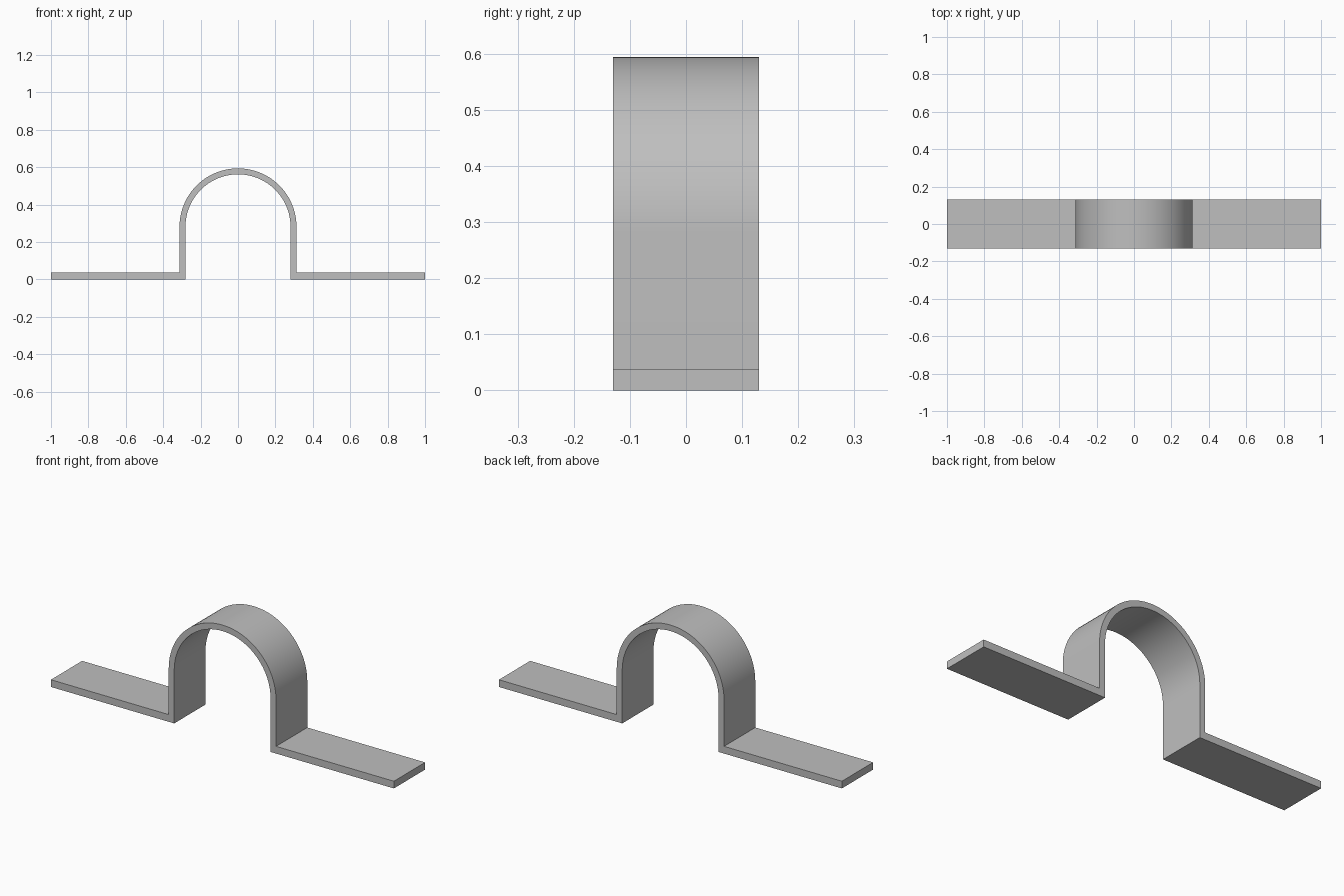
import bpy, bmesh
from math import pi, sin, cos, radians

if "Cube" in bpy.data.objects:
    bpy.data.objects.remove(bpy.data.objects["Cube"], do_unlink=True)

HALF_LENGTH, HALF_WIDTH = 1.0, 0.13
FLANGE = 0.038          # flange thickness
OUTER, INNER = 0.313, 0.281
ARCH_Z = 0.281          # height of the arch centre
SEGMENTS = 48

# Grey metal
metal = bpy.data.materials.new("grey metal")
metal.use_nodes = True
grey = (0.52, 0.52, 0.52, 1)
metal.diffuse_color = grey
metal.node_tree.nodes["Principled BSDF"].inputs["Base Color"].default_value = grey


def arch(radius):
    """Half circle from right to left over the top."""
    angles = [pi * i / SEGMENTS for i in range(SEGMENTS + 1)]
    return [(radius * cos(a), ARCH_Z + radius * sin(a)) for a in angles]


# Strap outline: flanges, legs and arch in one closed profile
profile = [(INNER, 0), (HALF_LENGTH, 0), (HALF_LENGTH, FLANGE), (OUTER, FLANGE)]
profile += arch(OUTER)
profile += [(-OUTER, FLANGE), (-HALF_LENGTH, FLANGE), (-HALF_LENGTH, 0), (-INNER, 0)]
profile += arch(INNER)[::-1]

# Extrude the outline across the strap width
bm = bmesh.new()
face = bm.faces.new([bm.verts.new((x, -HALF_WIDTH, z)) for x, z in profile])
side = bmesh.ops.extrude_face_region(bm, geom=[face])
moved = [g for g in side["geom"] if isinstance(g, bmesh.types.BMVert)]
bmesh.ops.translate(bm, verts=moved, vec=(0, 2 * HALF_WIDTH, 0))
bmesh.ops.recalc_face_normals(bm, faces=bm.faces)
mesh = bpy.data.meshes.new("saddle_clamp")
bm.to_mesh(mesh)
bm.free()
mesh.materials.append(metal)

clamp = bpy.data.objects.new("saddle_clamp", mesh)
bpy.context.collection.objects.link(clamp)
bpy.context.view_layer.objects.active = clamp
clamp.select_set(True)
bpy.ops.object.shade_smooth_by_angle(angle=radians(30))
